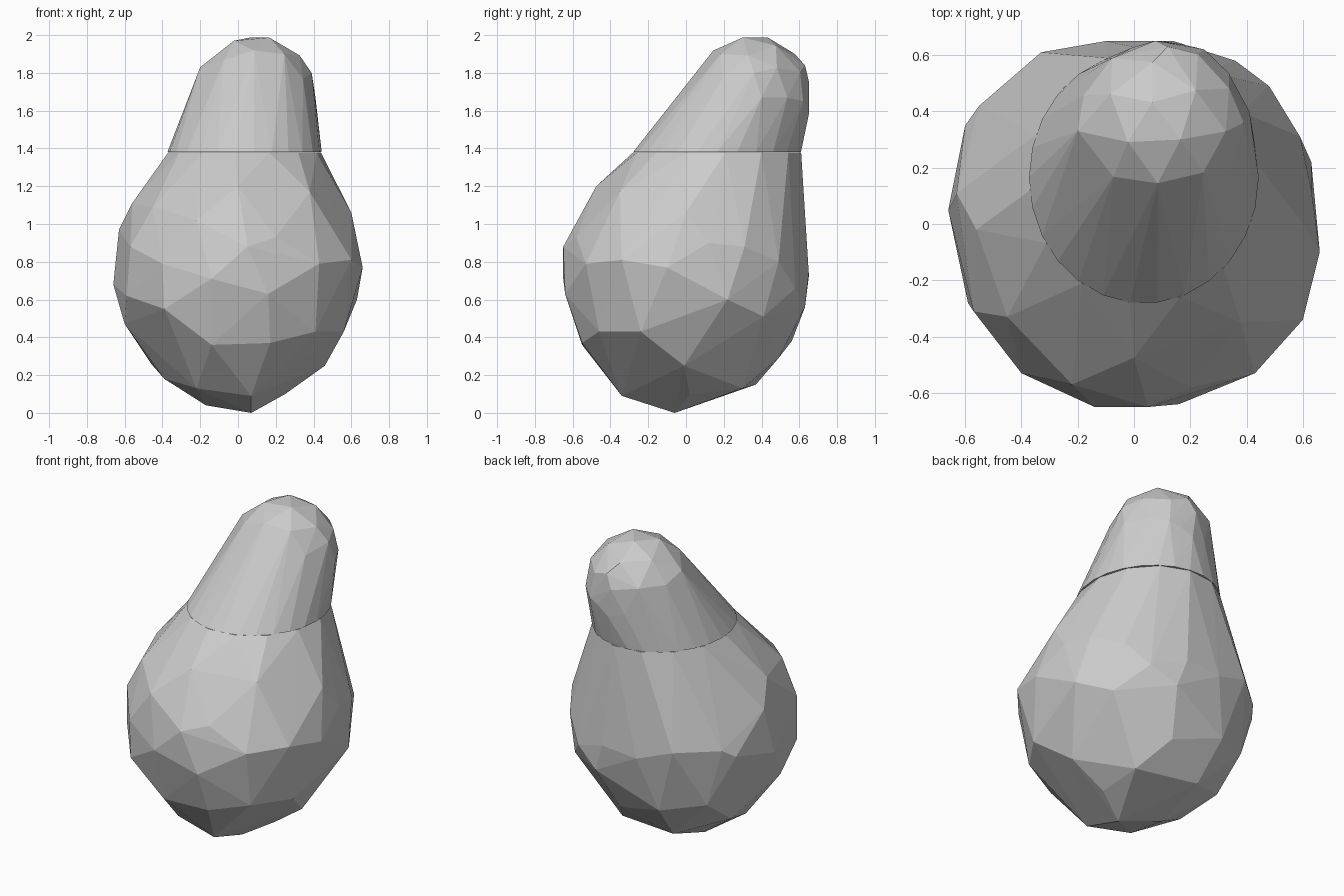
import bpy, bmesh, math
from mathutils import Matrix, Vector

if "Cube" in bpy.data.objects:
    bpy.data.objects.remove(bpy.data.objects["Cube"])


def rim(sides, z, rx, ry, turn=0.0):
    """Oval ring where the upper and lower pieces meet."""
    return [Vector((0.035 + rx * math.cos(turn + math.tau * i / sides),
                    0.165 + ry * math.sin(turn + math.tau * i / sides), z))
            for i in range(sides)]


def hull(name, points):
    """Closed flat-shaded piece wrapped tightly around the points."""
    bm = bmesh.new()
    for p in points:
        bm.verts.new(p)
    res = bmesh.ops.convex_hull(bm, input=bm.verts[:])
    loose = {g for k in ("geom_interior", "geom_unused") for g in res[k]
             if isinstance(g, bmesh.types.BMVert)}
    bmesh.ops.delete(bm, geom=list(loose), context='VERTS')
    bmesh.ops.recalc_face_normals(bm, faces=bm.faces[:])
    mesh = bpy.data.meshes.new(name)
    bm.to_mesh(mesh)
    bm.free()
    obj = bpy.data.objects.new(name, mesh)
    bpy.context.collection.objects.link(obj)
    return obj


# Irregular facet corners of the rounded lower body
body_corners = [
    # front
    (-.14, -.65, .71), (.05, -.65, .88), (.16, -.64, .63), (.43, -.53, .79),
    (-.40, -.53, .79), (-.57, -.31, .88), (-.39, -.53, .55), (-.14, -.55, .36),
    (.17, -.55, .37), (.41, -.46, .43), (.20, -.58, .93), (-.22, -.57, 1.02),
    (.0, -.475, 1.2),
    # right
    (.60, -.34, .81), (.66, -.10, .77), (.63, .12, .90), (.59, .31, .88),
    (.63, .22, .60), (.50, .41, .51), (.56, -.24, .43), (.46, -.01, .25),
    (.38, -.35, 1.17), (.48, .49, .80), (.60, .0, 1.06),
    # back
    (.20, .63, .56), (.14, .65, .74), (-.10, .65, .72), (-.33, .61, .80),
    (-.20, .56, .38), (.12, .49, .29), (-.45, .43, .43), (.36, .58, .66),
    # left
    (-.60, .35, .75), (-.66, .05, .68), (-.63, .11, .97), (-.56, -.02, 1.11),
    (-.60, -.10, .47), (-.45, -.33, 1.09), (-.59, -.28, .62), (-.55, .42, .80),
    # underside
    (.07, -.06, 0), (.07, -.34, .09), (-.22, -.29, .13), (-.39, -.05, .18),
    (-.17, .05, .04), (.24, .30, .13), (-.17, .37, .15), (-.46, .20, .26),
    (.25, .02, .10),
]
hull("lower_body", [Vector(p) for p in body_corners]
     + rim(14, 1.379, 0.406, 0.448, 0.1))

# Leaning upper part: faceted ball, fuller at the sides and back,
# stretched down to the oval rim
bm = bmesh.new()
tilt = Vector((0, 0, 1)).rotation_difference(Vector((-.03, .08, .29)))
bmesh.ops.create_icosphere(
    bm, subdivisions=2, radius=0.305,
    matrix=Matrix.Translation((0.095, 0.352, 1.695)) @ tilt.to_matrix().to_4x4()
    @ Matrix.Rotation(math.radians(20), 4, 'Z'))
ball = [v.co.copy() for v in bm.verts]
bm.free()
fuller = [(.39, .36, 1.80), (.41, .40, 1.67), (.10, .65, 1.58),
          (.12, .63, 1.84), (-.20, .33, 1.83), (.25, .62, 1.65)]
hull("upper_head", ball + [Vector(p) for p in fuller]
     + rim(26, 1.382, 0.408, 0.447))
